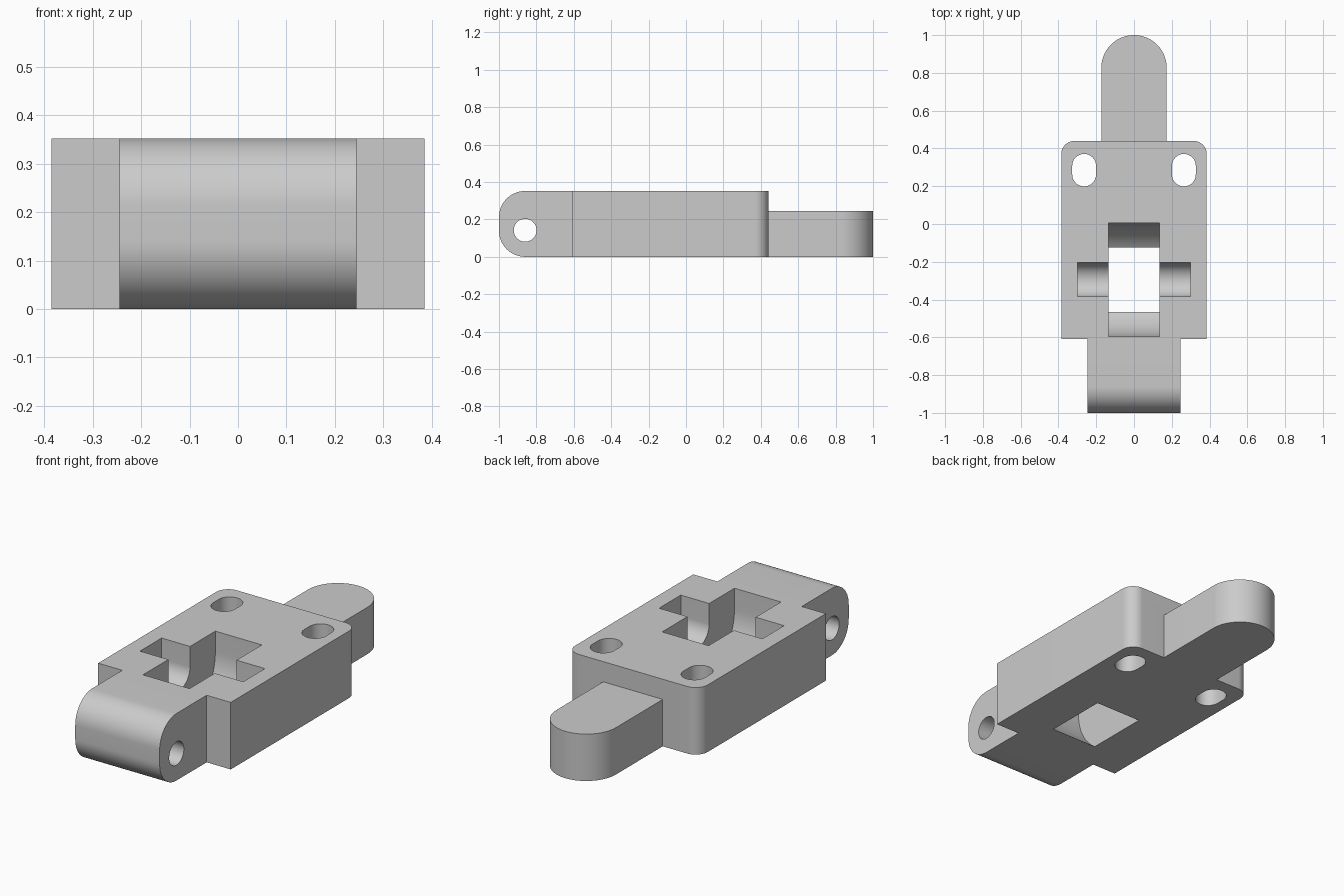
import bpy
import bmesh
from math import cos, sin, pi, radians
from mathutils import Vector

cube = bpy.data.objects.get("Cube")
if cube:
    bpy.data.objects.remove(cube, do_unlink=True)

grey = bpy.data.materials.new("plain grey")
grey.use_nodes = True
GREY = (0.6, 0.6, 0.6, 1)
grey.diffuse_color = GREY
grey.node_tree.nodes["Principled BSDF"].inputs["Base Color"].default_value = GREY


def arc(cx, cy, r, start, end, steps=16):
    """Points along an arc, angles in degrees."""
    angles = [radians(start + (end - start) * i / steps) for i in range(steps + 1)]
    return [(cx + r * cos(a), cy + r * sin(a)) for a in angles]


def prism(name, outline, low, high, axis="z"):
    """Extrude an (x, y) outline along z, or a (y, z) outline along x."""
    def place(p, d):
        return (p[0], p[1], d) if axis == "z" else (d, p[0], p[1])
    bm = bmesh.new()
    base = bm.faces.new([bm.verts.new(place(p, low)) for p in outline])
    grown = bmesh.ops.extrude_face_region(bm, geom=[base])["geom"]
    shift = Vector(place((0, 0), high - low))
    bmesh.ops.translate(bm, vec=shift,
                        verts=[g for g in grown if isinstance(g, bmesh.types.BMVert)])
    bmesh.ops.recalc_face_normals(bm, faces=bm.faces)
    mesh = bpy.data.meshes.new(name)
    bm.to_mesh(mesh)
    bm.free()
    mesh.materials.append(grey)
    obj = bpy.data.objects.new(name, mesh)
    bpy.context.collection.objects.link(obj)
    return obj


def combine(target, tool, operation):
    """Apply a boolean and remove the tool object."""
    mod = target.modifiers.new(operation.lower(), "BOOLEAN")
    mod.operation, mod.solver, mod.object = operation, "EXACT", tool
    bpy.context.view_layer.objects.active = target
    bpy.ops.object.modifier_apply(modifier=mod.name)
    bpy.data.objects.remove(tool, do_unlink=True)


HEIGHT, TONGUE_TOP = 0.352, 0.246

# Main block with rounded back corners
W, BACK, FRONT, R = 0.385, 0.44, -0.61, 0.07
body = prism("link_body",
             [(-W, FRONT), (W, FRONT)]
             + arc(W - R, BACK - R, R, 0, 90)
             + arc(R - W, BACK - R, R, 90, 180), 0, HEIGHT)

# Hinge barrel at the front, rounded above and below
r = 0.14
barrel = prism("hinge_barrel",
               [(-0.5, HEIGHT)]
               + arc(r - 1, HEIGHT - r, r, 90, 180)
               + arc(r - 1, r, r, 180, 270)
               + [(-0.5, 0)], -0.245, 0.245, "x")
combine(body, barrel, "UNION")

# Lower tongue at the back with a round end
r = 0.173
tongue = prism("tongue", [(-r, 0.2), (r, 0.2)] + arc(0, 1 - r, r, 0, 180, 40),
               0, TONGUE_TOP)
combine(body, tongue, "UNION")

# Wheel pocket and axle cradle: round below, open to the top
for name, radius, half in (("wheel_pocket", 0.3, 0.135), ("axle_cradle", 0.09, 0.3)):
    outline = (arc(-0.295, TONGUE_TOP, radius, 180, 360, 48)
               + [(radius - 0.295, 0.5), (-radius - 0.295, 0.5)])
    combine(body, prism(name, outline, -half, half, "x"), "DIFFERENCE")

# Pin hole through the hinge barrel
pin = prism("pin_hole", arc(-0.86, 0.142, 0.061, 0, 350, 35), -0.5, 0.5, "x")
combine(body, pin, "DIFFERENCE")

# Pair of vertical slots near the back
r = 0.063
for side in (-1, 1):
    slot = prism("slot", arc(side * 0.264, 0.371 - r, r, 0, 180)
                 + arc(side * 0.264, 0.199 + r, r, 180, 360), -0.1, 0.5)
    combine(body, slot, "DIFFERENCE")

# Smooth the curves and keep the edges sharp
body.select_set(True)
bpy.context.view_layer.objects.active = body
bpy.ops.object.shade_smooth_by_angle(angle=pi / 6)
